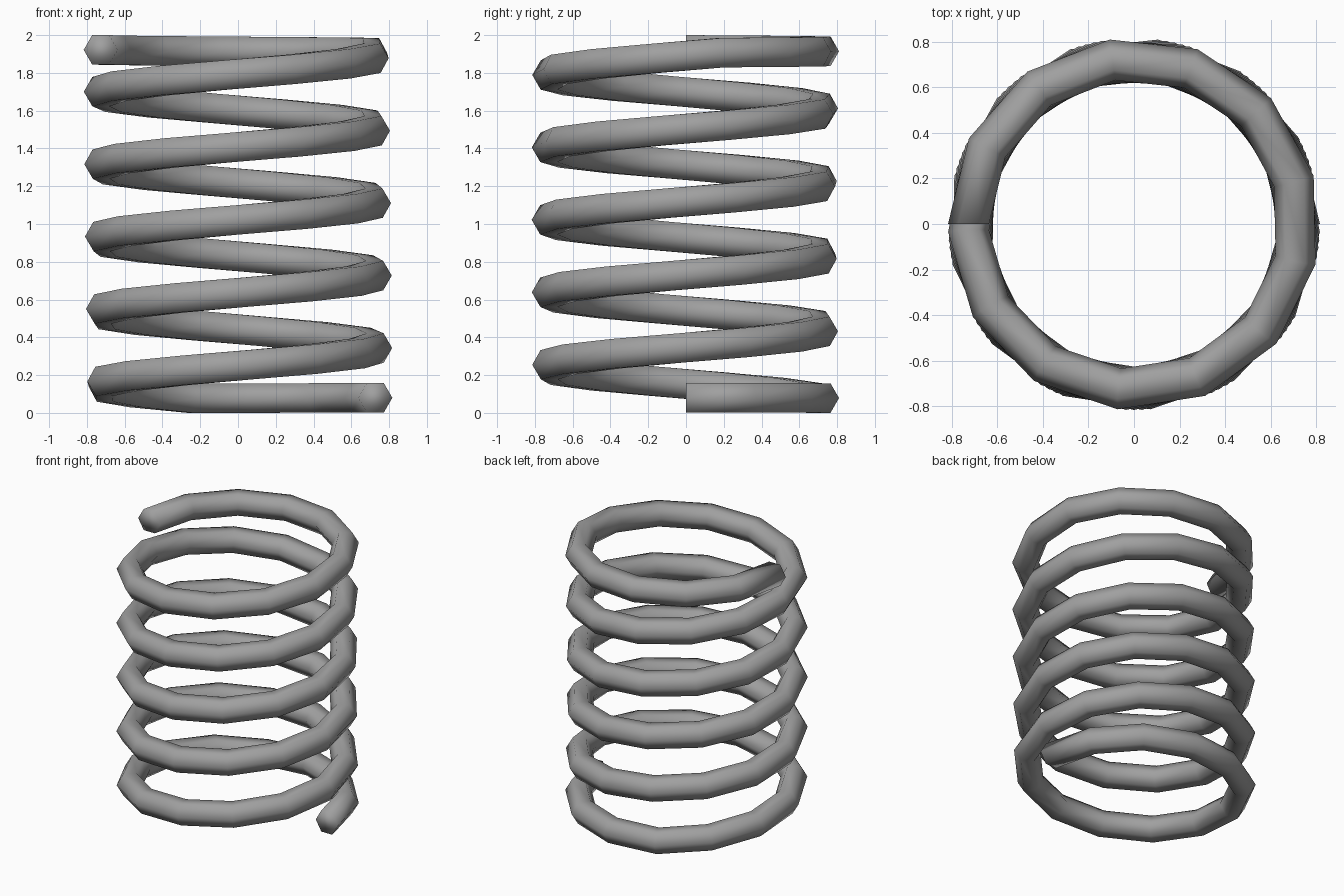
import bpy, bmesh
from math import cos, sin, radians, pi
from mathutils import Vector

cube = bpy.data.objects.get("Cube")
if cube:
    bpy.data.objects.remove(cube, do_unlink=True)

COIL_RADIUS, WIRE_RADIUS, SIDES = 0.727, 0.09, 6
STEPS, STEP_ANGLE = 72, 27.5
# Height along the coil: flat foot, steady climb, flat crown (step, z)
HEIGHTS = [(0, 0.08), (4, 0.078), (66, 1.907), (STEPS, 1.922)]


def height(step):
    for (s0, z0), (s1, z1) in zip(HEIGHTS, HEIGHTS[1:]):
        if step <= s1:
            return z0 + (z1 - z0) * (step - s0) / (s1 - s0)


def material(name, color):
    mat = bpy.data.materials.new(name)
    mat.use_nodes = True
    mat.diffuse_color = color
    mat.node_tree.nodes["Principled BSDF"].inputs["Base Color"].default_value = color
    return mat


# Sweep a hexagonal wire section along the helix
bm = bmesh.new()
rings = []
for i in range(STEPS + 1):
    a = radians(i * STEP_ANGLE)
    out = Vector((cos(a), sin(a), 0))
    center = out * COIL_RADIUS + Vector((0, 0, height(i)))
    rise = (height(min(i + 1, STEPS)) - height(max(i - 1, 0))) / 2
    run = COIL_RADIUS * radians(STEP_ANGLE)
    tangent = Vector((-sin(a) * run, cos(a) * run, rise)).normalized()
    up = out.cross(tangent)
    rings.append([bm.verts.new(center + WIRE_RADIUS * (out * cos(t) + up * sin(t)))
                  for t in (2 * pi * k / SIDES for k in range(SIDES))])
for r0, r1 in zip(rings, rings[1:]):
    for k in range(SIDES):
        n = (k + 1) % SIDES
        bm.faces.new((r0[k], r0[n], r1[n], r1[k]))
# Flat wire ends
bm.faces.new(rings[0])
bm.faces.new(rings[-1])
bmesh.ops.recalc_face_normals(bm, faces=bm.faces)
for f in bm.faces:
    f.smooth = True

mesh = bpy.data.meshes.new("coil_spring")
bm.to_mesh(mesh)
bm.free()
mesh.materials.append(material("steel_grey", (0.35, 0.35, 0.35, 1)))
spring = bpy.data.objects.new("coil_spring", mesh)
bpy.context.collection.objects.link(spring)
